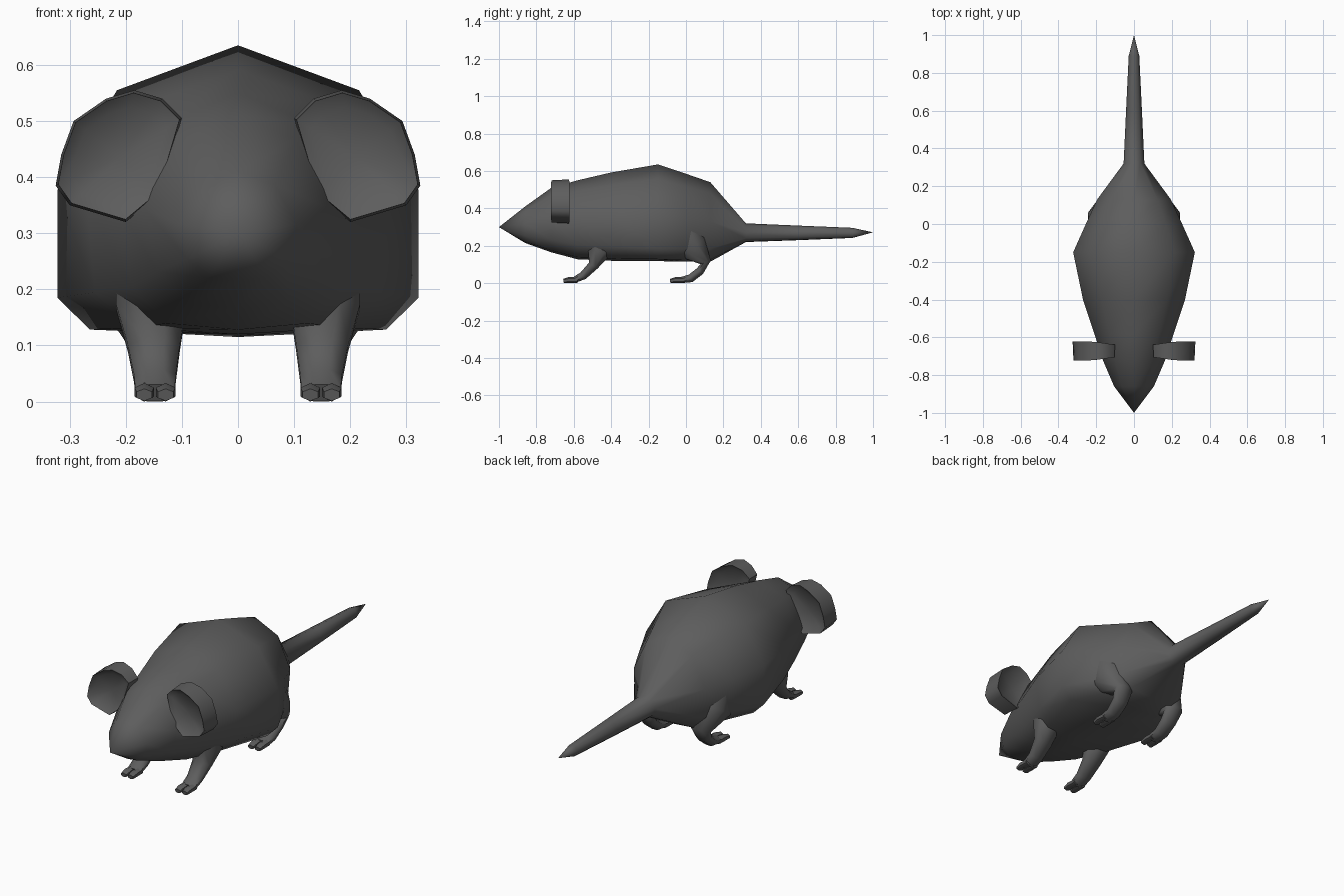
import bpy, bmesh, math
from mathutils import Vector

if "Cube" in bpy.data.objects:
    bpy.data.objects.remove(bpy.data.objects["Cube"])

fur = bpy.data.materials.new("dark_grey_fur")
fur.diffuse_color = (0.11, 0.11, 0.11, 1)
fur.use_nodes = True
fur.node_tree.nodes["Principled BSDF"].inputs["Base Color"].default_value = fur.diffuse_color


def loft(name, rings, angle=60):
    """Skin a list of closed rings; a one-point ring closes to a tip."""
    bm = bmesh.new()
    rows = [[bm.verts.new(p) for p in r] for r in rings]
    for a, b in zip(rows, rows[1:]):
        n = max(len(a), len(b))
        for i in range(n):
            j = (i + 1) % n
            if len(a) == 1:
                bm.faces.new((a[0], b[i], b[j]))
            elif len(b) == 1:
                bm.faces.new((a[i], b[0], a[j]))
            else:
                bm.faces.new((a[i], b[i], b[j], a[j]))
    for r in (rows[0], rows[-1]):
        if len(r) > 2:
            bm.faces.new(r)
    bmesh.ops.recalc_face_normals(bm, faces=bm.faces)
    mesh = bpy.data.meshes.new(name)
    bm.to_mesh(mesh)
    bm.free()
    mesh.materials.append(fur)
    ob = bpy.data.objects.new(name, mesh)
    bpy.context.collection.objects.link(ob)
    bpy.ops.object.select_all(action='DESELECT')
    ob.select_set(True)
    bpy.context.view_layer.objects.active = ob
    bpy.ops.object.shade_smooth_by_angle(angle=math.radians(angle))
    return ob


# Body cross-section: blend between a round one and a full-bellied one
ROUND = [(0, 1), (.62, .88), (1, .52), (.86, .2), (.5, .03), (0, 0)]
FULL = [(0, 1), (.67, .845), (1, .5), (1, .13), (.82, .02), (0, 0)]


def section(y, top, bottom, width, full):
    half = []
    for (ax, az), (bx, bz) in zip(ROUND, FULL):
        fx, fz = ax + (bx - ax) * full, az + (bz - az) * full
        half.append((fx * width, y, bottom + fz * (top - bottom)))
    return half + [(-x, yy, z) for x, yy, z in half[-2:0:-1]]


# Body and tail in one skin: y, top, bottom, half width, fullness
stations = [
    (-.86, .41, .215, .105, 0), (-.72, .51, .165, .165, .1),
    (-.58, .55, .128, .21, .3), (-.40, .592, .12, .27, .6),
    (-.15, .635, .118, .322, 1), (.0, .585, .115, .255, .8),
    (.13, .54, .115, .195, .5), (.32, .32, .22, .055, 0),
    (.60, .308, .23, .042, 0), (.89, .296, .242, .028, 0)]
loft("body_and_tail",
     [[(0, -1, .3)]] + [section(*s) for s in stations] + [[(0, 1, .272)]])


def limb(name, pts, sides=8):
    """Tube along pts of (x, y, z, half width, half thickness)."""
    rings = []
    for i, (x, y, z, hw, ht) in enumerate(pts):
        a, b = pts[max(i - 1, 0)], pts[min(i + 1, len(pts) - 1)]
        t = Vector((0, b[1] - a[1], b[2] - a[2])).normalized()
        n = Vector((0, -t.z, t.y))
        ring = []
        for k in range(sides):
            ang = math.tau * (k + .5) / sides
            p = Vector((x, y, z)) + n * ht * math.sin(ang)
            p.x += hw * math.cos(ang)
            p.z = max(p.z, 0)
            ring.append(p)
        rings.append(ring)
    loft(name, rings)


front_leg = [(.16, -.46, .28, .06, .07), (.155, -.46, .17, .068, .07),
             (.15, -.495, .095, .05, .03), (.148, -.55, .04, .04, .024),
             (.148, -.60, .016, .038, .017)]
hind_leg = [(.17, -.02, .30, .07, .09), (.175, .03, .19, .075, .09),
            (.155, .105, .112, .05, .032), (.15, .075, .065, .042, .024),
            (.148, .025, .026, .038, .024), (.148, -.03, .016, .038, .017)]

# Ear outline as (x, z) round a centre near the head
EAR = [(.1, .505), (.135, .54), (.185, .555), (.235, .54), (.293, .5),
       (.315, .44), (.325, .385), (.30, .35), (.20, .32), (.14, .37)]
EAR_C = Vector((.21, .435))


def ear_ring(side, y, scale, flare):
    ring = []
    for p in EAR:
        q = EAR_C + (Vector(p) - EAR_C) * scale
        out = min(max((q.x - .1) / .12, 0), 1)
        ring.append((side * q.x, -.672 + y + flare * out, q.y))
    return ring


for side, label in ((1, "right"), (-1, "left")):
    def mir(pts):
        return [(side * p[0],) + p[1:] for p in pts]

    limb("front_leg_" + label, mir(front_leg))
    limb("hind_leg_" + label, mir(hind_leg))
    # Two toes on each foot
    for part, y in (("front", -.60), ("hind", -.03)):
        for k, dx in enumerate((-.019, .019)):
            x = .148 + dx
            tip = -.655 if part == "front" else -.085
            limb(f"{part}_toe_{label}_{k + 1}", mir([
                (x, y + .02, .017, .018, .017), (x, y - .025, .017, .02, .016),
                (x, tip, .012, .016, .011)]), 6)
    # Thick ear, flaring outward, dished on both faces
    loft("ear_" + label, [
        [(side * EAR_C.x, -.690, EAR_C.y)],
        ear_ring(side, -.022, .75, -.008),
        ear_ring(side, -.033, .96, -.017),
        ear_ring(side, .033, 1, .017),
        ear_ring(side, .022, .75, .008),
        [(side * EAR_C.x, -.654, EAR_C.y)]], 50)
